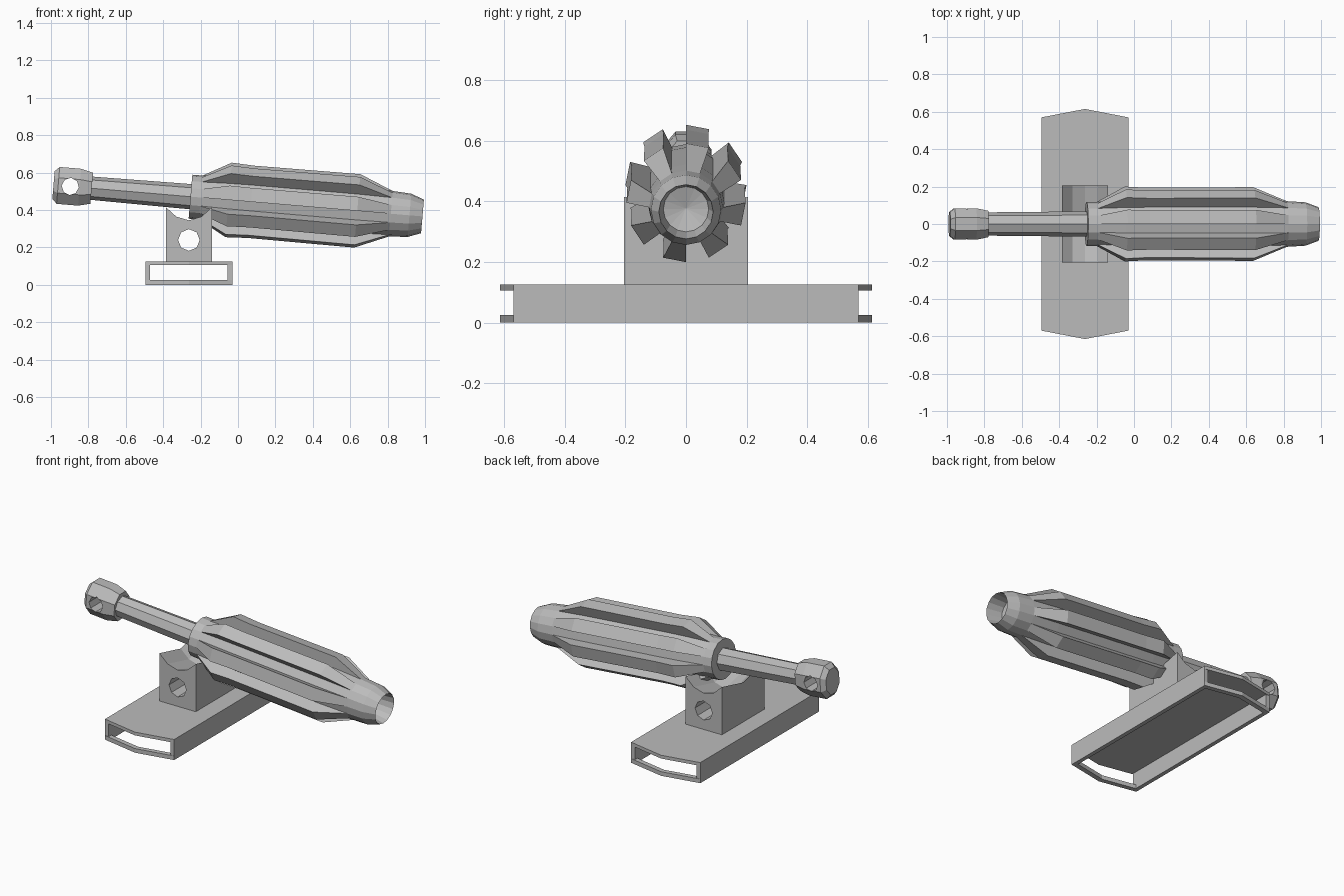
import bpy, bmesh
from math import cos, sin, tau
from mathutils import Matrix

cube = bpy.data.objects.get("Cube")
if cube:
    bpy.data.objects.remove(cube, do_unlink=True)

grey = bpy.data.materials.new("plain grey")
grey.use_nodes = True
grey.diffuse_color = (0.5, 0.5, 0.5, 1)
grey.node_tree.nodes["Principled BSDF"].inputs["Base Color"].default_value = (0.5, 0.5, 0.5, 1)

# Sloping centre line shared by the barrel, rod and eye
TILT = Matrix.Translation((0, 0, 0.45)) @ Matrix.Rotation(0.085, 4, 'Y')


def finish(name, bm, matrix=None):
    bmesh.ops.remove_doubles(bm, verts=bm.verts, dist=0.0001)
    bmesh.ops.recalc_face_normals(bm, faces=bm.faces)
    if matrix:
        bm.transform(matrix)
    mesh = bpy.data.meshes.new(name)
    bm.to_mesh(mesh)
    bm.free()
    mesh.materials.append(grey)
    obj = bpy.data.objects.new(name, mesh)
    bpy.context.collection.objects.link(obj)
    return obj


def loft(name, rings, matrix=None, caps=True):
    """Skin a list of equal-length point rings."""
    bm = bmesh.new()
    loops = [[bm.verts.new(p) for p in ring] for ring in rings]
    n = len(loops[0])
    for a, b in zip(loops, loops[1:]):
        for i in range(n):
            j = (i + 1) % n
            bm.faces.new((a[i], a[j], b[j], b[i]))
    if caps:
        bm.faces.new(loops[0])
        bm.faces.new(loops[-1])
    return finish(name, bm, matrix)


def lathe(name, profile, sides, phase=0, flat=1):
    rings = [[(s, r * flat * cos(tau * (i + phase) / sides), r * sin(tau * (i + phase) / sides))
              for i in range(sides)] for s, r in profile]
    return loft(name, rings, TILT)


def prism(name, outline, z0, z1):
    return loft(name, [[(x, y, z) for x, y in outline] for z in (z0, z1)])


def drill(obj, x, z, radius, sides, matrix=None):
    """Cut a hole running front to back."""
    rings = [[(x + radius * cos(tau * i / sides), y, z + radius * sin(tau * i / sides))
              for i in range(sides)] for y in (-0.5, 0.5)]
    cutter = loft("cutter", rings, matrix)
    cutter.hide_render = True
    mod = obj.modifiers.new("hole", 'BOOLEAN')
    mod.operation, mod.solver, mod.object = 'DIFFERENCE', 'EXACT', cutter
    bpy.context.view_layer.objects.active = obj
    bpy.ops.object.modifier_apply(modifier=mod.name)
    bpy.data.objects.remove(cutter, do_unlink=True)


# Barrel: eight raised fins on a sixteen-sided core (station, core radius, fin radius)
stations = [(-0.2, 0.118, 0.118), (-0.05, 0.125, 0.2), (0.07, 0.127, 0.194),
            (0.64, 0.127, 0.197), (0.82, 0.122, 0.122)]
rings = []
for s, core, fin in stations:
    ring = []
    for i in range(16):
        a = tau * (i + 1) / 16
        for r in ((core, fin) if i % 2 == 0 else (fin, core)):
            ring.append((s, r * cos(a), r * sin(a)))
    rings.append(ring)
loft("finned_barrel", rings, TILT, caps=False)

# Collar behind the fins, and the hollow tapered nozzle in front of them
lathe("rear_collar", [(-0.255, 0.1), (-0.255, 0.118), (-0.2, 0.118)], 16)
lathe("nozzle", [(0.82, 0.122), (0.92, 0.116), (0.99, 0.09), (0.89, 0.075), (0.87, 0.002)], 16)

# Rod and the eye at its end
lathe("rod", [(-0.82, 0.062), (-0.2, 0.068)], 8)
eye = lathe("rod_eye", [(-0.99, 0.08), (-0.965, 0.107), (-0.85, 0.107), (-0.785, 0.09)], 8, 0.5, 0.85)
drill(eye, -0.9, 0, 0.046, 8, TILT)

# Base channel: pointed top plate, two side walls, pointed end lips, open underneath
LEFT, RIGHT, MID = -0.495, -0.03, -0.2625
SIDE, POINT, WALL = 0.57, 0.615, 0.025
prism("base_top", [(LEFT, -SIDE), (MID, -POINT), (RIGHT, -SIDE),
                   (RIGHT, SIDE), (MID, POINT), (LEFT, SIDE)], 0.105, 0.125)
for name, x in (("right", LEFT), ("left", RIGHT - WALL)):
    prism("base_wall_" + name, [(x, -SIDE), (x + WALL, -SIDE), (x + WALL, SIDE), (x, SIDE)], 0, 0.125)
for name, d in (("front", -1), ("back", 1)):
    inner = SIDE - 0.03
    prism("base_lip_" + name, [(LEFT, d * SIDE), (MID, d * POINT), (RIGHT, d * SIDE),
                               (RIGHT, d * inner), (MID, d * (POINT - 0.03)), (LEFT, d * inner)], 0, 0.025)

# Saddle block: dished top that sinks towards the middle, with a cross hole
bottom = 0.11
saddle = [(-0.385, 0.415), (-0.33, 0.365), (MID, 0.345), (-0.195, 0.365), (-0.14, 0.415)]
rings = [[(x, y, z - sink) for x, z in saddle] + [(-0.14, y, bottom), (-0.385, y, bottom)]
         for y, sink in ((-0.205, 0), (0, 0.05), (0.205, 0))]
block = loft("saddle_block", rings)
drill(block, MID, 0.24, 0.058, 8)
